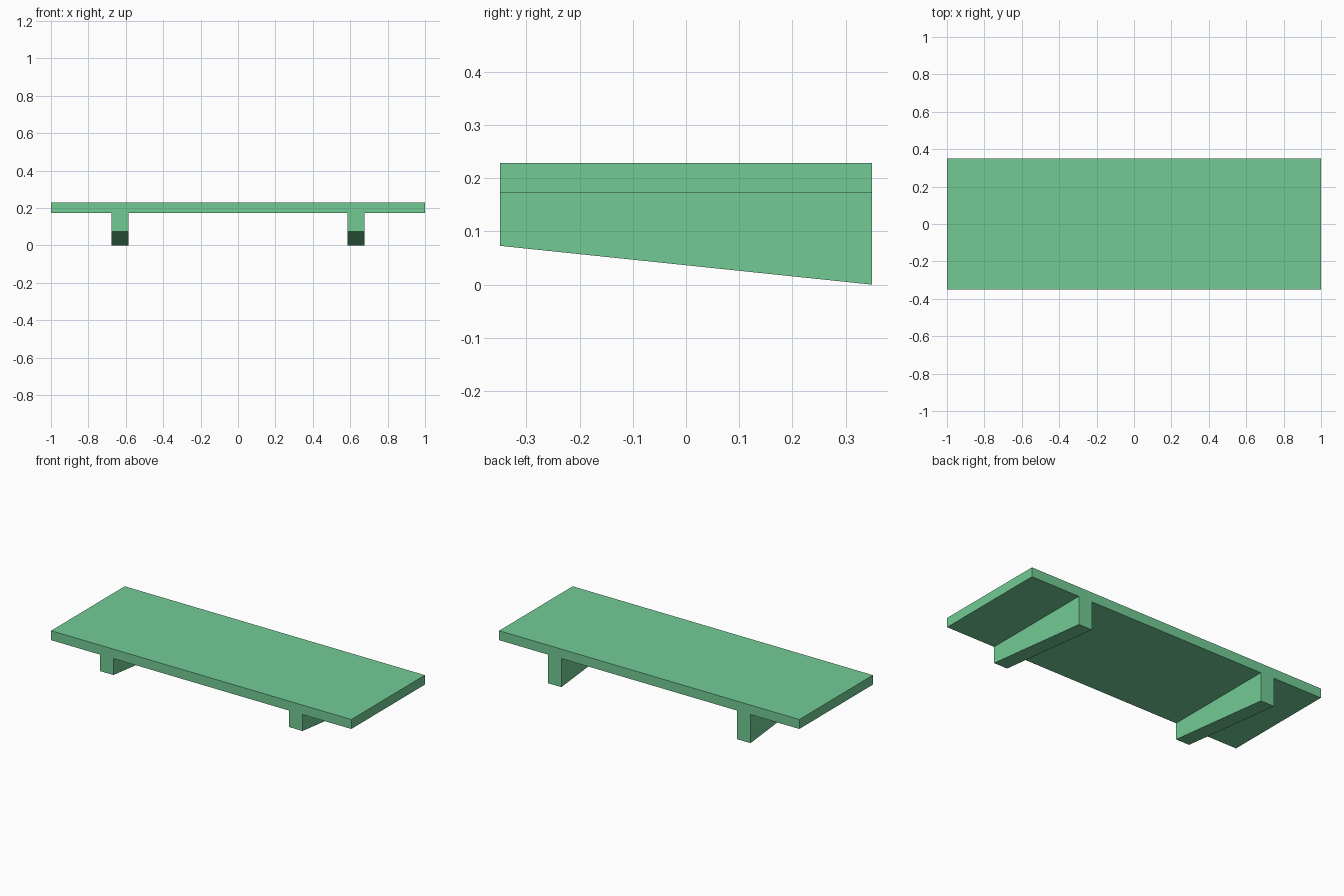
import bpy
import bmesh

cube = bpy.data.objects.get("Cube")
if cube:
    bpy.data.objects.remove(cube, do_unlink=True)

HALF_DEPTH = 0.35
BOARD_BOTTOM, BOARD_TOP = 0.172, 0.229
FRONT_FOOT = 0.073

green = bpy.data.materials.new("soft_green")
green.use_nodes = True
colour = (0.17, 0.60, 0.30, 1)
green.diffuse_color = colour
green.node_tree.nodes["Principled BSDF"].inputs["Base Color"].default_value = colour


def extruded_profile(name, profile, x_min, x_max):
    """Extrude a (y, z) side profile along x."""
    bm = bmesh.new()
    face = bm.faces.new([bm.verts.new((x_min, y, z)) for y, z in profile])
    result = bmesh.ops.extrude_face_region(bm, geom=[face])
    moved = [v for v in result["geom"] if isinstance(v, bmesh.types.BMVert)]
    bmesh.ops.translate(bm, verts=moved, vec=(x_max - x_min, 0, 0))
    bmesh.ops.recalc_face_normals(bm, faces=bm.faces)
    mesh = bpy.data.meshes.new(name)
    bm.to_mesh(mesh)
    bm.free()
    mesh.materials.append(green)
    obj = bpy.data.objects.new(name, mesh)
    bpy.context.collection.objects.link(obj)
    return obj


# Flat board
extruded_profile("shelf_board", [
    (-HALF_DEPTH, BOARD_BOTTOM), (HALF_DEPTH, BOARD_BOTTOM),
    (HALF_DEPTH, BOARD_TOP), (-HALF_DEPTH, BOARD_TOP)], -1, 1)

# Tapered brackets, deepest at the back
bracket_profile = [
    (-HALF_DEPTH, FRONT_FOOT), (HALF_DEPTH, 0),
    (HALF_DEPTH, BOARD_BOTTOM), (-HALF_DEPTH, BOARD_BOTTOM)]
for name, centre in (("left_bracket", 0.63), ("right_bracket", -0.63)):
    extruded_profile(name, bracket_profile, centre - 0.045, centre + 0.045)
